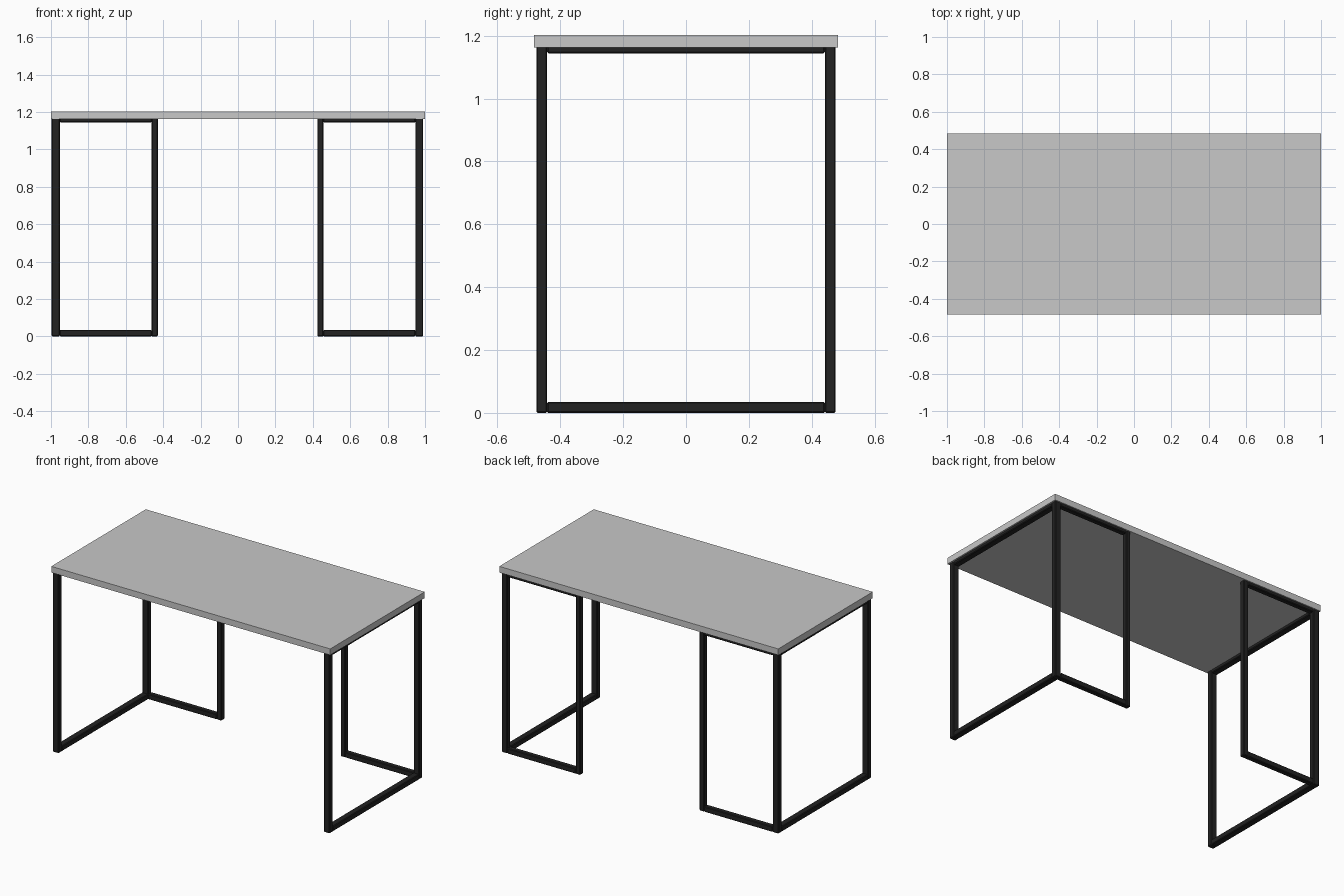
import bpy, bmesh
from mathutils import Vector

if "Cube" in bpy.data.objects:
    bpy.data.objects.remove(bpy.data.objects["Cube"])

def material(name, v):
    m = bpy.data.materials.new(name)
    m.diffuse_color = (v, v, v, 1)
    m.use_nodes = True
    m.node_tree.nodes["Principled BSDF"].inputs["Base Color"].default_value = m.diffuse_color
    return m

GREY = material("light grey", 0.58)
BLACK = material("matte black", 0.016)

def make(name, boxes, mat, bevel=0.0):
    """One object from a list of (min corner, max corner) boxes."""
    bm = bmesh.new()
    for lo, hi in boxes:
        lo, hi = Vector(lo), Vector(hi)
        verts = bmesh.ops.create_cube(bm, size=1)["verts"]
        for v in verts:
            v.co = (lo + hi) / 2 + v.co * (hi - lo)
    me = bpy.data.meshes.new(name)
    bm.to_mesh(me)
    bm.free()
    me.materials.append(mat)
    ob = bpy.data.objects.new(name, me)
    bpy.context.collection.objects.link(ob)
    if bevel:
        mod = ob.modifiers.new("edge", "BEVEL")
        mod.width, mod.segments = bevel, 1
    return ob

# Tabletop
make("tabletop", [((-1, -.484, 1.163), (1, .484, 1.203))], GREY)

Y, T = .476, .034       # frame half depth, tube thickness
TOP, RAIL = 1.178, 1.144  # tube tops are let into the tabletop

# L-shaped tube frames: a side loop plus a return loop along the back
for side, s, out, inn, post in (("left", -1, .996, .953, (.429, .462)),
                                ("right", 1, .990, .948, (.425, .457))):
    def tube(part, xa, xb, y0, y1, z0, z1):
        x0, x1 = sorted((s * xa, s * xb))
        make(f"{side}_{part}", [((x0, y0, z0), (x1, y1, z1))], BLACK, .004)
    tube("front_leg", inn, out, -Y, -Y + T, 0, TOP)
    tube("back_leg", inn, out, Y - T, Y, 0, TOP)
    tube("inner_leg", post[0], post[1], Y - T, Y, 0, TOP)
    tube("side_floor_rail", inn, out, -Y + T, Y - T, 0, .035)
    tube("side_top_rail", inn, out, -Y + T, Y - T, RAIL, TOP)
    tube("back_floor_rail", post[1], inn, Y - T, Y, 0, .035)
    tube("back_top_rail", post[1], inn, Y - T, Y, RAIL, TOP)
